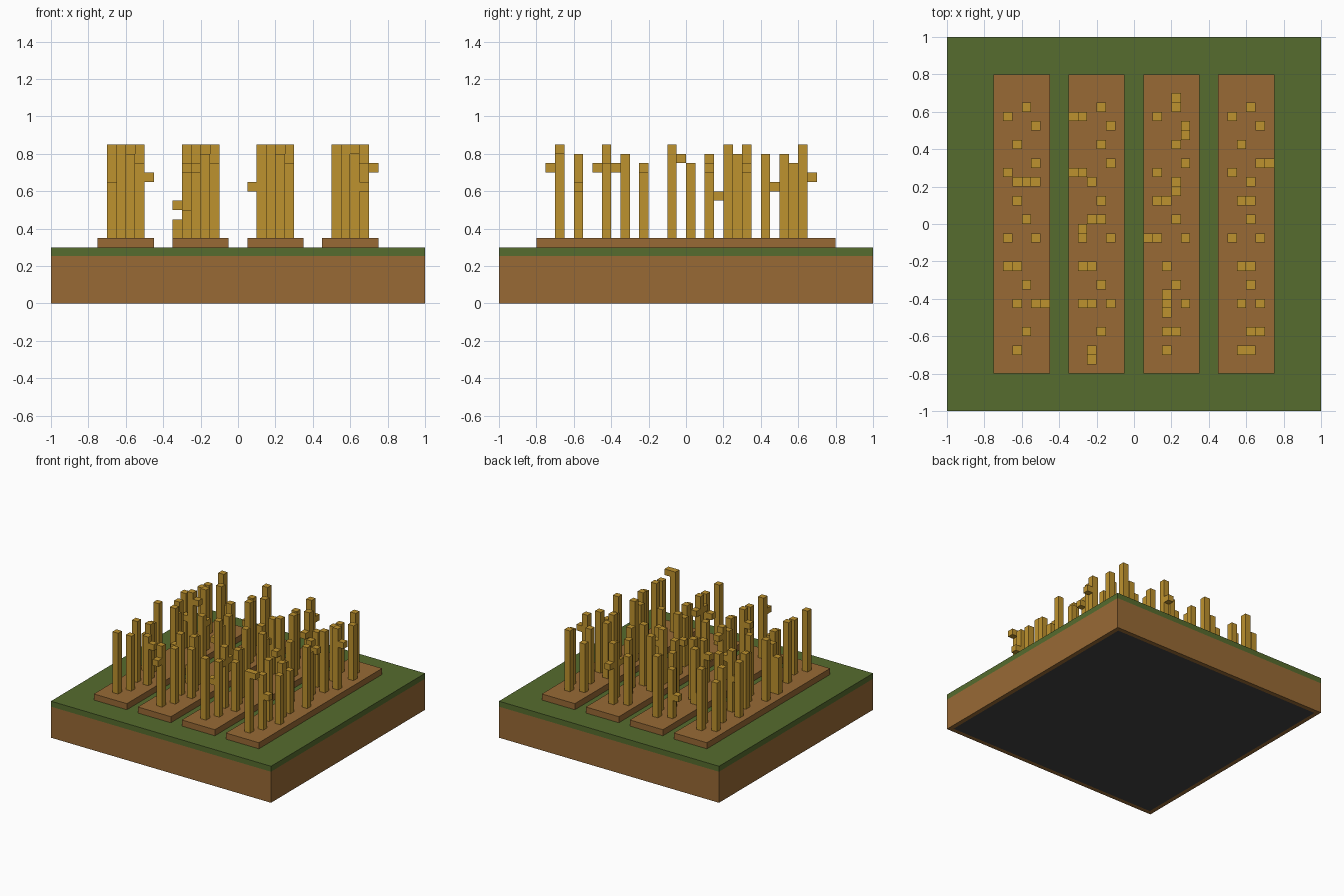
import bpy, bmesh
from mathutils import Matrix, Vector

if "Cube" in bpy.data.objects:
    bpy.data.objects.remove(bpy.data.objects["Cube"])


def material(name, rgb):
    lin = [((c / 255 + 0.055) / 1.055) ** 2.4 for c in rgb]
    m = bpy.data.materials.new(name)
    m.use_nodes = True
    m.diffuse_color = (*lin, 1)
    m.node_tree.nodes["Principled BSDF"].inputs["Base Color"].default_value = (*lin, 1)
    return m


SOIL = material("soil brown", (152, 106, 53))
GRASS = material("grass green", (86, 108, 46))
STRAW = material("straw gold", (190, 146, 46))
DARK = material("underside dark grey", (66, 66, 66))


def add_box(bm, x0, x1, y0, y1, z0, z1):
    size = Vector((x1 - x0, y1 - y0, z1 - z0))
    mid = Vector((x0 + x1, y0 + y1, z0 + z1)) / 2
    bmesh.ops.create_cube(bm, size=1, matrix=Matrix.Translation(mid) @ Matrix.Diagonal((*size, 1)))


def finish(bm, name, *mats):
    me = bpy.data.meshes.new(name)
    bm.to_mesh(me)
    bm.free()
    for m in mats:
        me.materials.append(m)
    ob = bpy.data.objects.new(name, me)
    bpy.context.collection.objects.link(ob)
    return ob


# Ground block: soil sides with a dark inset panel underneath
bm = bmesh.new()
add_box(bm, -1, 1, -1, 1, 0, 0.255)
bm.normal_update()
bottom = [f for f in bm.faces if f.normal.z < -0.9]
bmesh.ops.inset_region(bm, faces=bottom, thickness=0.05)
for f in bottom:
    f.material_index = 1
finish(bm, "soil_block", SOIL, DARK)

# Turf layer
bm = bmesh.new()
add_box(bm, -1, 1, -1, 1, 0.255, 0.3)
finish(bm, "grass_layer", GRASS)

BED_X = (-0.6, -0.2, 0.2, 0.6)
W = 0.025  # half width of a stalk

# Planting pattern shared by all beds: x offset, y, top
STALKS = [(0.025, 0.625, 0.85), (-0.075, 0.575, 0.75), (0.075, 0.525, 0.80),
          (0.075, 0.325, 0.85), (-0.075, 0.275, 0.80), (0.025, 0.225, 0.85),
          (0.025, 0.025, 0.75), (-0.075, -0.075, 0.85), (0.075, -0.075, 0.85),
          (-0.025, -0.225, 0.75), (0.025, -0.325, 0.80), (-0.025, -0.425, 0.85),
          (0.075, -0.425, 0.75), (0.025, -0.575, 0.80), (-0.025, -0.675, 0.85)]

# Stalks that shift from bed to bed, and side shoots: x, y, bottom, top
EXTRAS = [
    [(-0.625, 0.425, 0.35, 0.80), (-0.625, 0.125, 0.35, 0.80), (-0.675, -0.225, 0.35, 0.65),
     (-0.475, -0.425, 0.65, 0.70), (-0.625, 0.225, 0.60, 0.65), (-0.525, 0.225, 0.75, 0.80)],
    [(-0.175, 0.425, 0.35, 0.80), (-0.175, 0.125, 0.35, 0.80), (-0.325, 0.575, 0.50, 0.55),
     (-0.325, 0.275, 0.35, 0.45), (-0.225, 0.025, 0.60, 0.65), (-0.275, -0.025, 0.75, 0.80),
     (-0.275, -0.225, 0.35, 0.50), (-0.275, -0.425, 0.70, 0.75), (-0.225, -0.725, 0.70, 0.75)],
    [(0.225, 0.425, 0.35, 0.80), (0.125, 0.125, 0.35, 0.80), (0.175, 0.125, 0.65, 0.70),
     (0.225, 0.675, 0.65, 0.70), (0.275, 0.475, 0.60, 0.65), (0.225, 0.175, 0.55, 0.60),
     (0.075, -0.075, 0.60, 0.65), (0.175, -0.375, 0.70, 0.75), (0.175, -0.475, 0.70, 0.75),
     (0.175, -0.575, 0.60, 0.65)],
    [(0.575, 0.425, 0.35, 0.80), (0.575, 0.125, 0.35, 0.80), (0.625, 0.125, 0.70, 0.75),
     (0.725, 0.325, 0.70, 0.75), (0.625, -0.225, 0.35, 0.70), (0.675, -0.575, 0.60, 0.65),
     (0.625, -0.675, 0.80, 0.85)],
]

for i, cx in enumerate(BED_X):
    # Raised bed
    bm = bmesh.new()
    add_box(bm, cx - 0.15, cx + 0.15, -0.8, 0.8, 0.3, 0.35)
    finish(bm, f"planting_bed_{i + 1}", SOIL)

    # Crop growing on the bed
    bm = bmesh.new()
    crop = [(cx + dx, y, 0.35, top) for dx, y, top in STALKS]
    # The third stalk row from the middle swaps sides in one bed
    if i == 1:
        crop = [(-0.225 if abs(y - 0.225) < 0.01 else x, y, a, b) for x, y, a, b in crop]
    for x, y, z0, z1 in crop + EXTRAS[i]:
        add_box(bm, x - W, x + W, y - W, y + W, z0, z1)
    finish(bm, f"crop_stalks_{i + 1}", STRAW)
